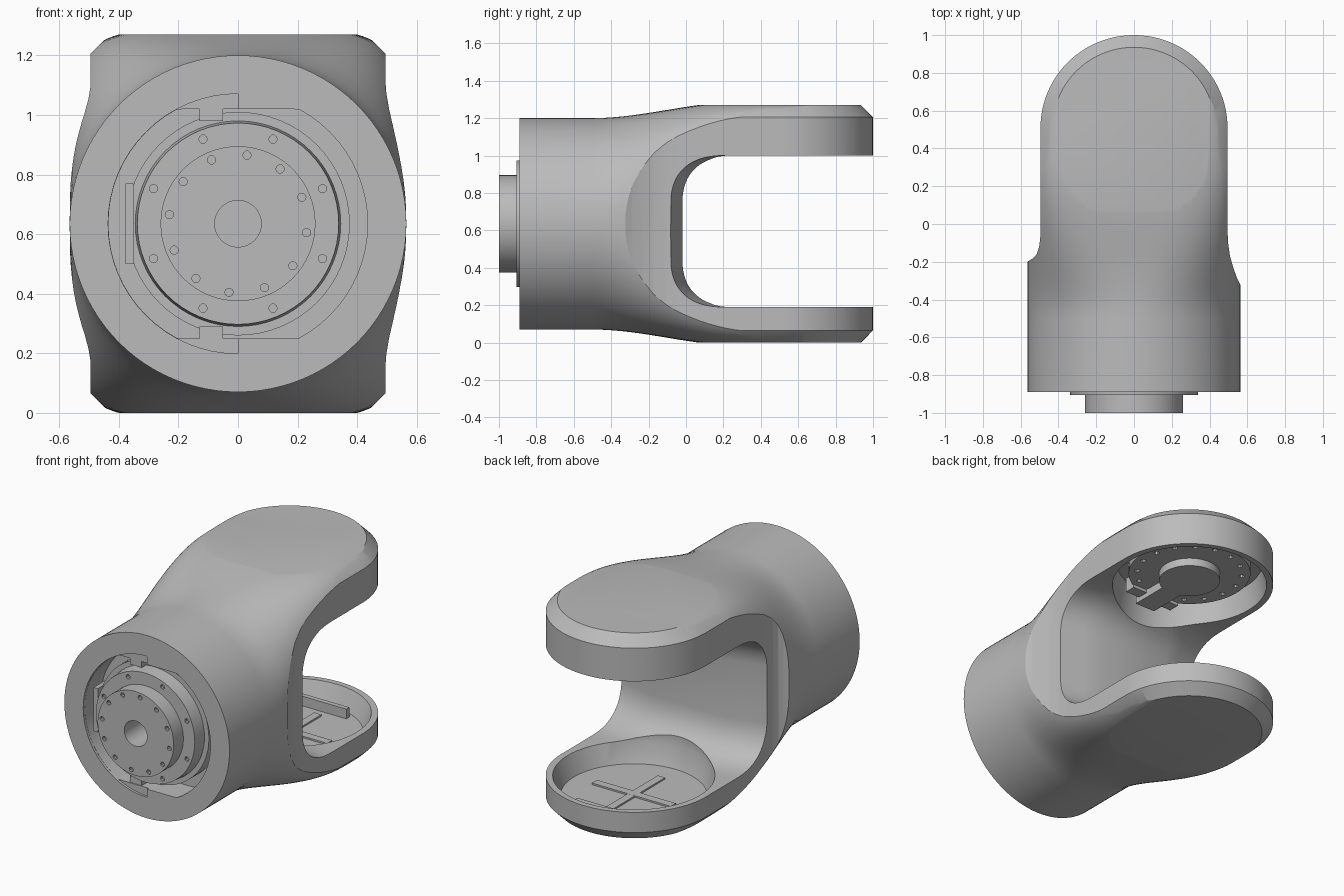
import bpy, bmesh, math
from mathutils import Vector

cube = bpy.data.objects.get("Cube")
if cube:
    bpy.data.objects.remove(cube, do_unlink=True)

MID = 0.635      # height of the barrel axis
ARM_Y = 0.51     # centre of the rounded fork ends

grey = bpy.data.materials.new("light grey")
grey.use_nodes = True
grey.diffuse_color = (0.5, 0.5, 0.5, 1)
grey.node_tree.nodes["Principled BSDF"].inputs["Base Color"].default_value = (0.5, 0.5, 0.5, 1)


def finish(name, bm):
    bmesh.ops.recalc_face_normals(bm, faces=bm.faces)
    mesh = bpy.data.meshes.new(name)
    bm.to_mesh(mesh)
    bm.free()
    mesh.materials.append(grey)
    obj = bpy.data.objects.new(name, mesh)
    bpy.context.collection.objects.link(obj)
    return obj


def add_loft(bm, rings):
    rows = [[bm.verts.new(p) for p in ring] for ring in rings]
    n = len(rows[0])
    for a, b in zip(rows, rows[1:]):
        for i in range(n):
            j = (i + 1) % n
            bm.faces.new((a[i], a[j], b[j], b[i]))
    bm.faces.new(rows[0])
    bm.faces.new(rows[-1])


def loft(name, rings):
    bm = bmesh.new()
    add_loft(bm, rings)
    return finish(name, bm)


def ring_y(y, r, cx=0, cz=MID, seg=64):
    return [(cx + r * math.cos(2 * math.pi * i / seg), y,
             cz + r * math.sin(2 * math.pi * i / seg)) for i in range(seg)]


def ring_z(z, r, cx=0, cy=ARM_Y, seg=64):
    return [(cx + r * math.cos(2 * math.pi * i / seg),
             cy + r * math.sin(2 * math.pi * i / seg), z) for i in range(seg)]


def turned(name, make_ring, profile):
    return loft(name, [make_ring(pos, r) for pos, r in profile])


def holes(name, make_ring, lo, hi, spots, r):
    bm = bmesh.new()
    for u, v in spots:
        add_loft(bm, [make_ring(lo, r, u, v, 10), make_ring(hi, r, u, v, 10)])
    return finish(name, bm)


def circle_spots(count, radius, start, centre):
    return [(radius * math.cos(math.radians(start + 360 * i / count)),
             centre + radius * math.sin(math.radians(start + 360 * i / count)))
            for i in range(count)]


def box(name, lo, hi):
    return loft(name, [[(lo[0], lo[1], z), (hi[0], lo[1], z),
                        (hi[0], hi[1], z), (lo[0], hi[1], z)] for z in (lo[2], hi[2])])


def boolean(obj, cutter, op="DIFFERENCE"):
    mod = obj.modifiers.new("cut", "BOOLEAN")
    mod.operation, mod.object, mod.solver = op, cutter, "EXACT"
    bpy.context.view_layer.objects.active = obj
    bpy.ops.object.modifier_apply(modifier=mod.name)
    bpy.data.objects.remove(cutter, do_unlink=True)


def power(v, e):
    return math.copysign(abs(v) ** e, v)


def smooth(lo, hi, v):
    t = min(1, max(0, (v - lo) / (hi - lo)))
    return t * t * (3 - 2 * t)


# Body: round barrel blending into a tall squarish section
def section(y):
    n = 2 + 3.6 * smooth(-0.5, 0.5, y)
    b = 0.565 + 0.088 * smooth(-0.5, 0.3, y)
    angles = [2 * math.pi * i / 96 for i in range(96)]
    return [(0.565 * power(math.cos(a), 2 / n), y,
             MID + b * power(math.sin(a), 2 / n)) for a in angles]


stations = [-0.89] + [-0.5 + 0.04 * i for i in range(26)] + [1.1]
body = loft("fork_body", [section(y) for y in stations])

# Plan outline: rounded fork end, straight cheeks, flare back to the barrel
plan = [(0.7, -1.1), (0.7, -0.36), (0.57, -0.335), (0.545, -0.285), (0.525, -0.23),
        (0.508, -0.17), (0.498, -0.1), (0.495, -0.03)]
plan += [(0.495 * math.cos(math.pi * i / 48), ARM_Y + 0.49 * math.sin(math.pi * i / 48))
         for i in range(49)]
plan += [(-0.495, -0.06), (-0.502, -0.12), (-0.515, -0.16), (-0.535, -0.182),
         (-0.565, -0.2), (-0.7, -0.21), (-0.7, -1.1)]


def plan_ring(z, s):
    return [(x * s, ARM_Y + (y - ARM_Y) * s if y > ARM_Y else y, z) for x, y in plan]


inset = 0.43 / 0.495
boolean(body, loft("plan_cutter", [plan_ring(0, inset), plan_ring(0.065, 1),
                                   plan_ring(1.205, 1), plan_ring(1.27, inset)]), "INTERSECT")


# Fork gap with soft inner corners
def gap_ring(x):
    start = -0.02 - 0.25 * max(0, abs(x) - 0.25)
    pts = [(x, 1.3, 0.19)]
    for i in range(33):
        a = -math.pi / 2 - math.pi * i / 32
        z_mid = 0.595 + (0.135 if i > 16 else -0.135 if i < 16 else 0)
        pts.append((x, start + 0.3 + 0.3 * power(math.cos(a), 0.8),
                    z_mid + 0.27 * power(math.sin(a), 0.8)))
    return pts + [(x, 1.3, 1.0)]


boolean(body, loft("gap_cutter", [gap_ring(x) for x in
                                  (-0.8, -0.5, -0.35, -0.25, 0.25, 0.35, 0.5, 0.8)]))

# Round pockets inside both fork arms
boolean(body, turned("lower_pocket", ring_z, [(0.07, 0.41), (0.19, 0.455), (0.45, 0.455)]))
boolean(body, turned("upper_pocket", ring_z, [(0.8, 0.455), (1.0, 0.455), (1.15, 0.43)]))

# Barrel mouth: flat-topped recess and a shallow half-round step
mouth = [[(x, y, min(MID + 0.385, max(MID - 0.385, z))) for x, y, z in ring_y(y0, 0.435)]
         for y0 in (-1.1, -0.72)]
boolean(body, loft("mouth_cutter", mouth))
step = [[(min(x, 0), y, z) for x, y, z in ring_y(y0, 0.436) if x < 0.01]
        for y0 in (-1.1, -0.875)]
boolean(body, loft("step_cutter", step))

# Front output flange with hub, bore and bolt holes
flange = turned("front_flange", ring_y, [(-0.71, 0.375), (-0.82, 0.375), (-0.82, 0.345),
                                         (-0.905, 0.338), (-0.905, 0.26), (-1.0, 0.26)])
boolean(flange, turned("bore_cutter", ring_y, [(-1.1, 0.078), (-0.8, 0.078)]))
boolean(flange, holes("hub_holes", ring_y, -1.1, -0.975,
                      circle_spots(12, 0.232, -7.5, MID), 0.014))
boolean(flange, holes("flange_holes", ring_y, -1.1, -0.885,
                      circle_spots(8, 0.307, 22.5, MID), 0.014))

# Small clamps around the flange
parts = [body, flange,
         box("side_clamp", (-0.378, -0.87, 0.5), (-0.35, -0.73, 0.77)),
         box("top_clamp", (-0.13, -0.87, 0.98), (-0.05, -0.73, 1.02)),
         box("bottom_clamp", (-0.13, -0.87, 0.25), (-0.05, -0.73, 0.29))]

# Upper arm: bolted ring, hub and cable block
ring = turned("upper_ring", ring_z, [(1.16, 0.36), (1.08, 0.36), (1.08, 0.18), (1.03, 0.18)])
boolean(ring, holes("ring_holes", ring_z, 1.0, 1.1,
                    circle_spots(16, 0.31, 11.25, ARM_Y), 0.016))
parts += [ring,
          box("cable_block", (-0.07, 0.1, 1.03), (0.07, 0.34, 1.16)),
          box("cable_bracket", (-0.17, 0.13, 1.06), (0.17, 0.2, 1.16))]

# Lower arm: crossed ribs and a rear bar
parts += [box("long_rib", (-0.27, ARM_Y - 0.025, 0.06), (0.27, ARM_Y + 0.025, 0.08)),
          box("cross_rib", (-0.025, ARM_Y - 0.27, 0.06), (0.025, ARM_Y + 0.27, 0.0795)),
          box("rear_bar", (-0.2, 0.83, 0.06), (0.16, 0.86, 0.13))]

# Smooth shading with crisp edges
for obj in parts:
    bpy.ops.object.select_all(action="DESELECT")
    obj.select_set(True)
    bpy.context.view_layer.objects.active = obj
    bpy.ops.object.shade_smooth_by_angle(angle=math.radians(25))
